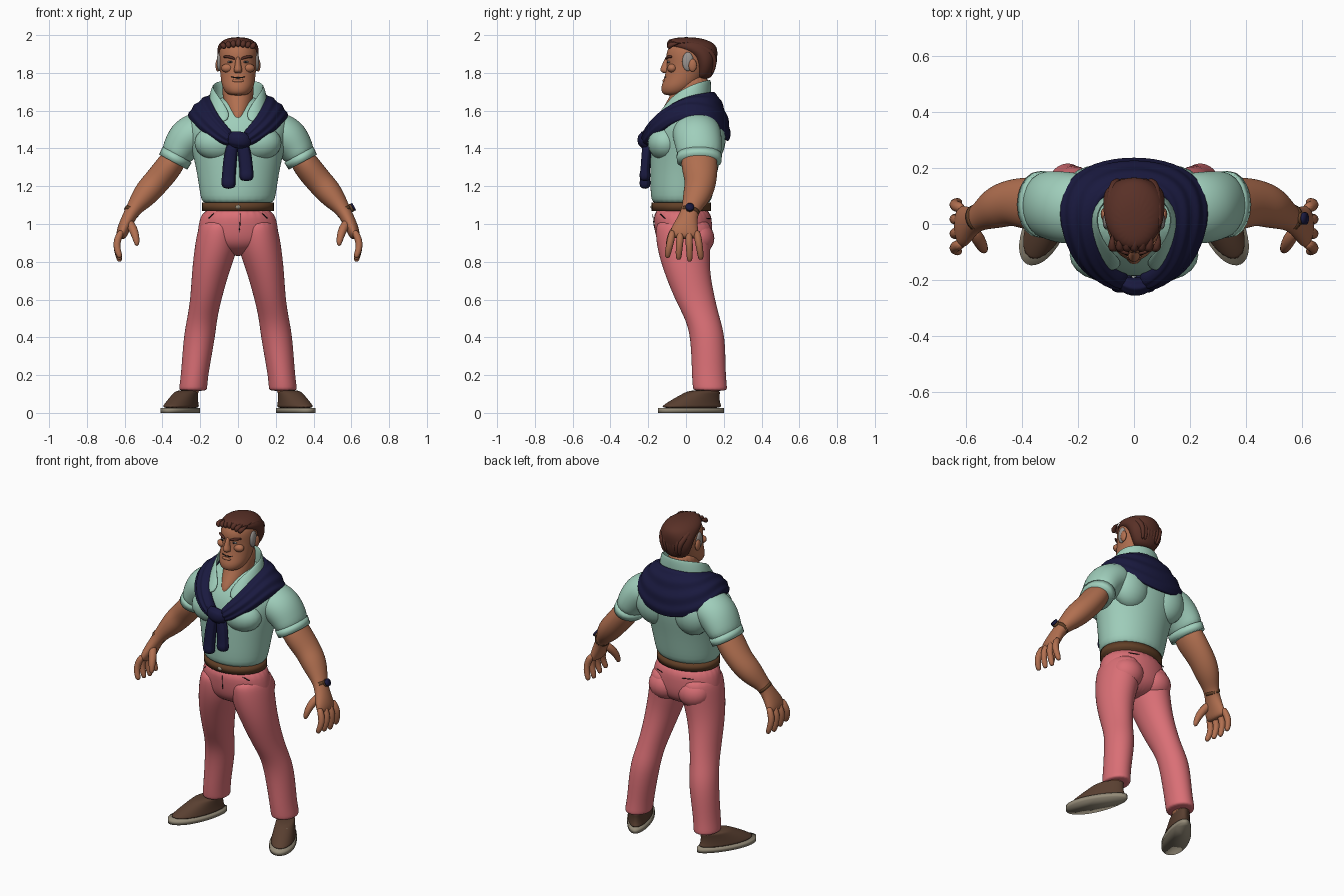
import bpy, bmesh, math
from mathutils import Vector

cube = bpy.data.objects.get("Cube")
if cube:
    bpy.data.objects.remove(cube, do_unlink=True)


def material(name, red, green, blue):
    mat = bpy.data.materials.new(name)
    mat.use_nodes = True
    mat.diffuse_color = (red, green, blue, 1)
    mat.node_tree.nodes["Principled BSDF"].inputs["Base Color"].default_value = mat.diffuse_color
    return mat


skin = material("tan skin", .44, .16, .08)
mint = material("mint cloth", .35, .62, .5)
coral = material("coral cloth", .7, .16, .18)
navy = material("navy knit", .01, .01, .05)
brown = material("brown hair", .1, .03, .02)
suede = material("brown suede", .1, .05, .03)
pale = material("pale sole", .3, .26, .19)
leather = material("belt leather", .12, .05, .02)
grey = material("grey hair", .33, .3, .28)
dark = material("dark trim", .01, .01, .01)


def finish(name, bm, mat, smooth_levels=0):
    bmesh.ops.recalc_face_normals(bm, faces=bm.faces)
    mesh = bpy.data.meshes.new(name)
    bm.to_mesh(mesh)
    bm.free()
    for face in mesh.polygons:
        face.use_smooth = True
    mesh.materials.append(mat)
    part = bpy.data.objects.new(name, mesh)
    bpy.context.collection.objects.link(part)
    if smooth_levels:
        modifier = part.modifiers.new("smooth", "SUBSURF")
        modifier.levels = modifier.render_levels = smooth_levels


def loft(name, mat, rings, side=1, sides=20, ripple=0, lobes=7, taper=0, smooth=2):
    """Skin a tube through rings, each a centre and two radius vectors."""
    bm, loops = bmesh.new(), []
    for centre, across, along in rings:
        loop = []
        for i in range(sides):
            angle = math.tau * i / sides
            point = centre + across * math.cos(angle) * (1 + taper * math.sin(angle))
            point += along * math.sin(angle) * (1 + ripple * math.cos(lobes * angle))
            loop.append(bm.verts.new((point.x * side, point.y, point.z)))
        loops.append(loop)
    for low, high in zip(loops, loops[1:]):
        for i in range(sides):
            bm.faces.new((low[i - 1], low[i], high[i], high[i - 1]))
    bm.faces.new(loops[0])
    bm.faces.new(loops[-1])
    finish(name, bm, mat, smooth)


def level(z, wide, front, back, x=0):
    """A horizontal ring between a front and a back depth."""
    middle = (front + back) / 2
    return Vector((x, middle, z)), Vector((wide, 0, 0)), Vector((0, back - middle, 0))


def tangents(points):
    last = len(points) - 1
    return [(points[min(i + 1, last)] - points[max(i - 1, 0)]).normalized() for i in range(last + 1)]


def joint(x, y, z, deep, wide=None):
    return Vector((x, y, z)), deep, wide or deep


def limb(*joints):
    """Rings square to the path through the joints."""
    rings = []
    for (centre, deep, wide), tangent in zip(joints, tangents([j[0] for j in joints])):
        depth = Vector((0, 1, 0))
        depth = (depth - tangent * depth.dot(tangent)).normalized()
        rings.append((centre, depth * deep, tangent.cross(depth) * wide))
    return rings


def cord(name, mat, radius, *points, side=1):
    """A thin even line through points."""
    loft(name, mat, limb(*[joint(*p, deep=radius) for p in points]), side=side, sides=8, smooth=1)


def fold(inner, outer):
    return Vector(inner), Vector(outer)


def band(thickness, *half):
    """Mirrored cloth band running between an inner and an outer edge."""
    mirror = Vector((-1, 1, 1))
    folds = list(half) + [(a * mirror, b * mirror) for a, b in reversed(half[:-1])]
    centres = [(a + b) / 2 for a, b in folds]
    return [(centre, (b - a) / 2, tangent.cross(b - a).normalized() * thickness)
            for centre, tangent, (a, b) in zip(centres, tangents(centres), folds)]


def blob(name, mat, centre, size, side=1):
    bm = bmesh.new()
    bmesh.ops.create_uvsphere(bm, u_segments=20, v_segments=12, radius=1)
    for vert in bm.verts:
        vert.co = vert.co * Vector(size) + Vector(centre)
        vert.co.x *= side
    finish(name, bm, mat)


# Torso, belt and pelvis
loft("polo_shirt", mint, [
    level(z=1.1, wide=.18, front=-.17, back=.12), level(z=1.13, wide=.2, front=-.19, back=.14),
    level(z=1.3, wide=.22, front=-.19, back=.17), level(z=1.45, wide=.265, front=-.19, back=.21),
    level(z=1.55, wide=.28, front=-.16, back=.2), level(z=1.62, wide=.21, front=-.1, back=.17),
    level(z=1.68, wide=.09, front=-.04, back=.12)], sides=28)
loft("belt", leather, [level(z=z, wide=.19, front=-.182, back=.132) for z in (1.07, 1.115)], sides=40, smooth=0)
cord("belt_buckle", pale, .014, (-.02, -.176, 1.09), (.02, -.176, 1.09))
loft("trouser_seat", coral, [
    level(z=.83, wide=.04, front=-.05, back=.06), level(z=.87, wide=.17, front=-.13, back=.12),
    level(z=.92, wide=.22, front=-.16, back=.14), level(z=1, wide=.21, front=-.17, back=.14),
    level(z=1.1, wide=.185, front=-.175, back=.13)], sides=28)

# Neck and head
loft("neck", skin, [
    level(z=1.53, wide=.03, front=-.165, back=.05), level(z=1.6, wide=.07, front=-.135, back=.1),
    level(z=1.68, wide=.085, front=-.08, back=.12), level(z=1.8, wide=.085, front=-.05, back=.13)])
loft("head", skin, [
    level(z=1.68, wide=.04, front=-.11, back=-.03), level(z=1.695, wide=.067, front=-.13, back=.02),
    level(z=1.73, wide=.086, front=-.133, back=.06), level(z=1.77, wide=.092, front=-.115, back=.09),
    level(z=1.85, wide=.1, front=-.1, back=.13), level(z=1.89, wide=.102, front=-.108, back=.14),
    level(z=1.94, wide=.098, front=-.095, back=.14), level(z=1.975, wide=.06, front=-.05, back=.1)], sides=24)
loft("nose", skin, [
    level(z=1.797, wide=.016, front=-.12, back=-.08), level(z=1.812, wide=.026, front=-.142, back=-.08),
    level(z=1.84, wide=.015, front=-.128, back=-.08), level(z=1.89, wide=.012, front=-.108, back=-.08)])
cord("mouth", dark, .004, (-.04, -.104, 1.78), (0, -.119, 1.77), (.04, -.104, 1.78))
blob("lower_lip", skin, centre=(0, -.114, 1.758), size=(.03, .01, .01))

# Hair cap with swept locks
loft("hair_cap", brown, [
    level(z=1.765, wide=.055, front=.05, back=.125), level(z=1.8, wide=.085, front=.05, back=.15),
    level(z=1.85, wide=.108, front=.045, back=.162), level(z=1.9, wide=.111, front=.01, back=.168),
    level(z=1.93, wide=.111, front=-.08, back=.166), level(z=1.96, wide=.1, front=-.1, back=.15),
    level(z=1.99, wide=.05, front=-.07, back=.07)], sides=24)
for i in range(-3, 4):
    x = .028 * i
    drop = abs(x) / 4
    loft("hair_lock", brown, limb(
        joint(x=x * .8, y=-.092, z=1.935 - drop / 3, deep=.01), joint(x=x, y=-.09, z=1.97 - drop, deep=.02),
        joint(x=x + .01, y=-.03, z=1.984 - drop, deep=.02), joint(x=x, y=.06, z=1.97 - drop, deep=.02),
        joint(x=x * .9, y=.135, z=1.93 - drop, deep=.02), joint(x=x * .7, y=.158, z=1.86, deep=.015),
        joint(x=x * .6, y=.135, z=1.79, deep=.008)), sides=10, smooth=1)

# Sweater over the shoulders, tied in front
loft("draped_sweater", navy, band(
    .037,
    fold(inner=(.02, -.21, 1.48), outer=(.02, -.21, 1.4)), fold(inner=(.07, -.18, 1.53), outer=(.11, -.2, 1.43)),
    fold(inner=(.12, -.12, 1.6), outer=(.21, -.14, 1.5)), fold(inner=(.14, 0, 1.67), outer=(.27, 0, 1.58)),
    fold(inner=(.13, .09, 1.69), outer=(.26, .14, 1.52)), fold(inner=(.07, .13, 1.7), outer=(.15, .21, 1.46)),
    fold(inner=(0, .14, 1.7), outer=(0, .23, 1.43))), sides=36, ripple=.13, lobes=9)
loft("sweater_knot", navy, limb(
    joint(x=-.06, y=-.2, z=1.45, deep=.02, wide=.03), joint(x=-.02, y=-.225, z=1.45, deep=.035, wide=.045),
    joint(x=.03, y=-.225, z=1.44, deep=.035, wide=.045), joint(x=.07, y=-.2, z=1.44, deep=.02, wide=.03)), ripple=.1)
for name, x, low in (("right_sweater_sleeve", -.05, 1.185), ("left_sweater_sleeve", .045, 1.225)):
    cuff = low + .05
    loft(name, navy, limb(
        joint(x=x / 3, y=-.2, z=1.45, deep=.025), joint(x=x * .8, y=-.21, z=1.38, deep=.026, wide=.036),
        joint(x=x, y=-.217, z=cuff, deep=.024, wide=.035), joint(x=x, y=-.217, z=cuff - .005, deep=.03, wide=.038),
        joint(x=x, y=-.217, z=low, deep=.028, wide=.036)), ripple=.1, lobes=5)
loft("shirt_collar", mint, band(
    .01,
    fold(inner=(.03, -.14, 1.57), outer=(.08, -.18, 1.53)), fold(inner=(.1, -.085, 1.675), outer=(.14, -.12, 1.57)),
    fold(inner=(.148, .02, 1.735), outer=(.165, .02, 1.62)), fold(inner=(.1, .1, 1.76), outer=(.12, .1, 1.63)),
    fold(inner=(0, .14, 1.765), outer=(0, .13, 1.63))))

# Paired parts
for side, label in ((1, "left_"), (-1, "right_")):
    # Face details
    blob(label + "ear", skin, centre=(.107, .035, 1.84), size=(.012, .022, .034), side=side)
    blob(label + "temple_hair", grey, centre=(.098, .01, 1.86), size=(.014, .03, .05), side=side)
    blob(label + "eye", grey, centre=(.04, -.09, 1.858), size=(.015, .01, .006), side=side)
    blob(label + "iris", dark, centre=(.04, -.097, 1.858), size=(.006, .005, .006), side=side)
    blob(label + "cheek", skin, centre=(.055, -.073, 1.825), size=(.034, .026, .024), side=side)
    cord(label + "eyebrow", brown, .008, (.014, -.107, 1.872), (.045, -.1, 1.887), (.08, -.072, 1.885), side=side)

    # Chest and sleeve
    blob(label + "chest", mint, centre=(.105, -.11, 1.43), size=(.125, .093, .095), side=side)
    blob(label + "shoulder_blade", mint, centre=(.13, .12, 1.45), size=(.12, .09, .13), side=side)
    loft(label + "shirt_sleeve", mint, limb(
        joint(x=.13, y=.05, z=1.5, deep=.1, wide=.08), joint(x=.2, y=.055, z=1.5, deep=.13, wide=.105),
        joint(x=.265, y=.06, z=1.46, deep=.13, wide=.113), joint(x=.31, y=.07, z=1.4, deep=.122, wide=.093),
        joint(x=.34, y=.07, z=1.335, deep=.113, wide=.08)), side=side)
    loft(label + "sleeve_hem", mint, limb(
        joint(x=.322, y=.07, z=1.367, deep=.12, wide=.088), joint(x=.343, y=.07, z=1.328, deep=.118, wide=.085)),
        side=side, smooth=0)

    # Arm and hand
    loft(label + "arm", skin, limb(
        joint(x=.31, y=.07, z=1.39, deep=.09, wide=.06), joint(x=.36, y=.07, z=1.31, deep=.1, wide=.075),
        joint(x=.43, y=.08, z=1.225, deep=.084, wide=.071), joint(x=.48, y=.065, z=1.17, deep=.08, wide=.071),
        joint(x=.52, y=.045, z=1.12, deep=.066, wide=.057), joint(x=.56, y=.02, z=1.07, deep=.044, wide=.038),
        joint(x=.59, y=.005, z=1.01, deep=.058, wide=.036), joint(x=.612, y=-.01, z=.96, deep=.078, wide=.033),
        joint(x=.622, y=-.01, z=.92, deep=.074, wide=.024)), side=side)
    for i in range(4):
        y = .042 * i - .07
        tip = .8 + .01 * abs(i - 2)
        loft(label + "finger", skin, limb(
            joint(x=.612, y=y, z=.97, deep=.02), joint(x=.642, y=y * 1.15, z=.915, deep=.021),
            joint(x=.642, y=y * 1.3, z=.87, deep=.019), joint(x=.628, y=y * 1.4, z=tip + .015, deep=.017),
            joint(x=.624, y=y * 1.4, z=tip, deep=.01)), side=side, sides=10, smooth=1)
    loft(label + "thumb", skin, limb(
        joint(x=.585, y=-.01, z=1.02, deep=.025), joint(x=.555, y=-.055, z=.975, deep=.026),
        joint(x=.54, y=-.085, z=.93, deep=.021), joint(x=.533, y=-.097, z=.88, deep=.012)),
        side=side, sides=10, smooth=1)
    loft(label + "wrist_strap", leather, limb(
        joint(x=.558, y=.024, z=1.072, deep=.049, wide=.043), joint(x=.568, y=.02, z=1.058, deep=.048, wide=.042)),
        side=side, smooth=0)

    # Trouser leg with a knee break and pocket seams
    loft(label + "trouser_leg", coral, [
        level(z=.115, x=.238, wide=.072, front=.04, back=.215), level(z=.13, x=.238, wide=.076, front=.035, back=.22),
        level(z=.2, x=.23, wide=.072, front=.03, back=.21), level(z=.4, x=.205, wide=.085, front=.025, back=.21),
        level(z=.5, x=.19, wide=.08, front=-.005, back=.18), level(z=.6, x=.17, wide=.083, front=-.06, back=.155),
        level(z=.75, x=.145, wide=.1, front=-.12, back=.125), level(z=.87, x=.115, wide=.117, front=-.155, back=.13),
        level(z=.97, x=.105, wide=.11, front=-.165, back=.14), level(z=1.03, x=.1, wide=.09, front=-.15, back=.12)],
        side=side)
    blob(label + "buttock", coral, centre=(.1, .06, .925), size=(.1, .09, .09), side=side)
    cord(label + "front_pocket_seam", dark, .003, (.125, -.143, 1.06), (.165, -.1, 1.02), (.196, -.06, .98), side=side)
    cord(label + "back_pocket_seam", dark, .003, (.06, .137, 1.03), (.14, .107, 1.03), side=side)

    # Shoe, turned outwards
    ahead, across = Vector((.43, -.9, 0)), Vector((.9, .43, 0))
    heart = Vector((.3, .027, 0))
    up = Vector((0, 0, 1))
    loft(label + "shoe_sole", pale, [(heart + up * z, across * .073, ahead * .19) for z in (0, .027)],
         side=side, sides=40, taper=.18, smooth=0)
    upper = []
    for i in range(6):
        rise = i / 5
        centre = heart + up * (.022 + rise / 10) - ahead * .085 * rise ** 1.5
        upper.append((centre, across * (.071 - .02 * rise), ahead * (.187 - rise / 10)))
    loft(label + "shoe_upper", suede, upper, side=side, taper=.15)
    blob(label + "ankle", skin, centre=(.25, .115, .125), size=(.045, .06, .04), side=side)
    for step in (0, .035):
        middle = heart + ahead * step + up * (.1 - step * .6)
        cord(label + "shoe_lace", pale, .006,
             *[middle + across * w - up * abs(w) / 3 for w in (-.035, 0, .035)], side=side)
    blob(label + "lace_bow", pale, centre=(.312, .01, .1), size=(.028, .012, .007), side=side)

# Watch on the left wrist, trouser fly
cord("watch_case", leather, .027, (.585, .02, 1.077), (.613, .02, 1.092))
loft("watch_dial", navy, limb(joint(x=.606, y=.02, z=1.088, deep=.022), joint(x=.615, y=.02, z=1.093, deep=.022)),
     smooth=0)
cord("fly_seam", dark, .002, (.012, -.176, 1.06), (.012, -.172, .99), (0, -.15, .92))
